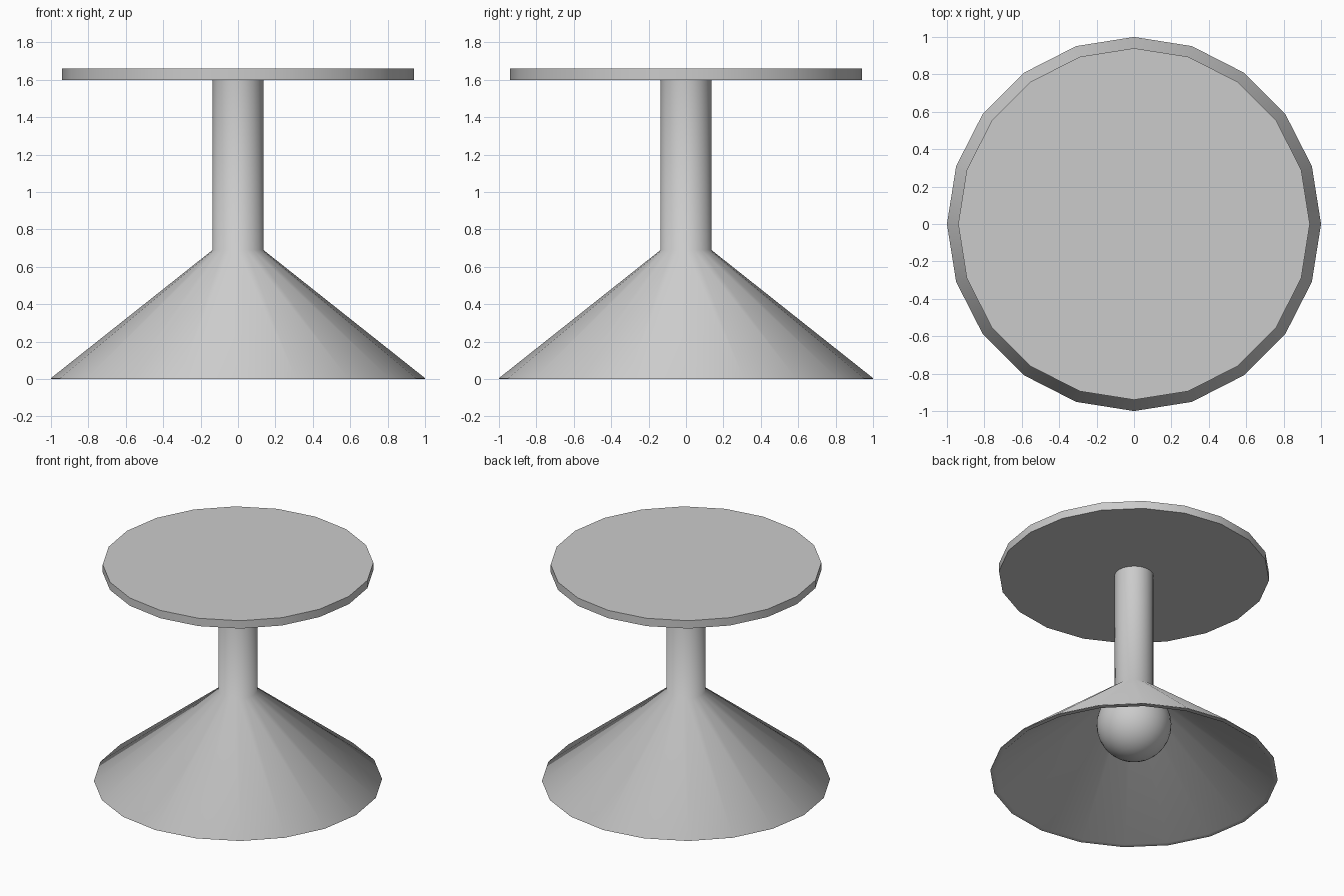
import bpy, bmesh, math

if "Cube" in bpy.data.objects:
    bpy.data.objects.remove(bpy.data.objects["Cube"])

SIDES = 20


def lathe(name, profile, angle=40):
    """Revolve (radius, z) points about the z axis; radius 0 makes a pole."""
    bm = bmesh.new()
    verts = [bm.verts.new((r, 0, z)) for r, z in profile]
    edges = [bm.edges.new(pair) for pair in zip(verts, verts[1:])]
    bmesh.ops.spin(bm, geom=verts + edges, cent=(0, 0, 0), axis=(0, 0, 1),
                   angle=math.tau, steps=SIDES, use_merge=True)
    bmesh.ops.remove_doubles(bm, verts=bm.verts, dist=1e-5)
    bmesh.ops.recalc_face_normals(bm, faces=bm.faces)
    mesh = bpy.data.meshes.new(name)
    bm.to_mesh(mesh)
    bm.free()
    obj = bpy.data.objects.new(name, mesh)
    bpy.context.collection.objects.link(obj)
    smooth(obj, angle)
    return obj


def smooth(obj, angle):
    bpy.ops.object.select_all(action='DESELECT')
    obj.select_set(True)
    bpy.context.view_layer.objects.active = obj
    bpy.ops.object.shade_smooth_by_angle(angle=math.radians(angle))


# Ceiling plate
lathe("ceiling_plate", [(0, 1.66), (0.94, 1.66), (0.94, 1.60), (0, 1.60)])

# Stem flowing into the hollow conical shade
lathe("stem_and_shade", [(0, 1.605), (0.136, 1.605), (0.136, 0.69), (1.0, 0.005),
                         (1.0, 0), (0.965, 0), (0.136, 0.66), (0, 0.66)], angle=55)

# Bulb inside the shade
bpy.ops.mesh.primitive_uv_sphere_add(segments=32, ring_count=16, radius=0.26,
                                     location=(0, 0, 0.405))
bulb = bpy.context.object
bulb.name = "bulb"
smooth(bulb, 40)
